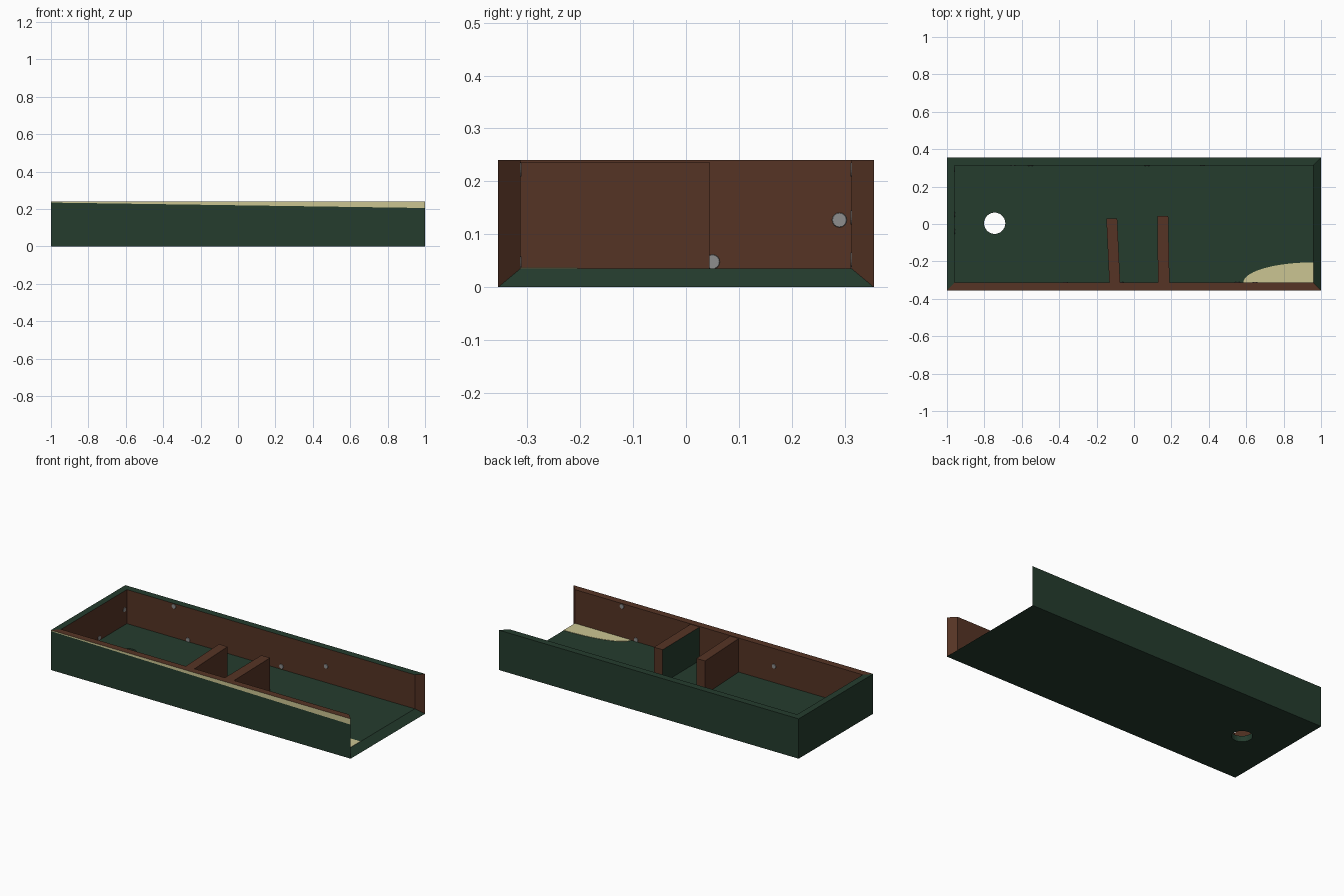
import bpy, bmesh, math
from mathutils import Vector

if "Cube" in bpy.data.objects:
    bpy.data.objects.remove(bpy.data.objects["Cube"])


def mat(name, rgb):
    m = bpy.data.materials.new(name)
    m.diffuse_color = (*rgb, 1)
    m.use_nodes = True
    m.node_tree.nodes["Principled BSDF"].inputs["Base Color"].default_value = m.diffuse_color
    return m


GREEN = mat("dark_green", (0.018, 0.045, 0.027))
BROWN = mat("wood_brown", (0.092, 0.034, 0.018))
CREAM = mat("sand_cream", (0.60, 0.56, 0.29))
GREY = mat("stud_grey", (0.27, 0.27, 0.27))

X, Y, H = 1.0, 0.355, 0.24        # outer half sizes and height
IX, IY, FLOOR = 0.96, 0.313, 0.035  # inner half sizes and floor level


def finish(bm, name, mats):
    bmesh.ops.recalc_face_normals(bm, faces=bm.faces)
    me = bpy.data.meshes.new(name)
    bm.to_mesh(me)
    bm.free()
    for m in mats:
        me.materials.append(m)
    ob = bpy.data.objects.new(name, me)
    bpy.context.collection.objects.link(ob)
    return ob


def prism(name, outline, z0, z1, mats):
    """Upright prism over an xy outline."""
    bm = bmesh.new()
    lo = [bm.verts.new((x, y, z0)) for x, y in outline]
    hi = [bm.verts.new((x, y, z1)) for x, y in outline]
    n = len(outline)
    bm.faces.new(lo[::-1])
    bm.faces.new(hi)
    for i in range(n):
        bm.faces.new((lo[i], lo[(i + 1) % n], hi[(i + 1) % n], hi[i]))
    return finish(bm, name, mats)


# Tray: mitred shell, open at the top and at the +x end
bm = bmesh.new()


def box_points(x, y, z0):
    return {(i, j, k): bm.verts.new((i * x, j * y, H if k else z0))
            for i in (-1, 1) for j in (-1, 1) for k in (0, 1)}


out, inn = box_points(X, Y, 0), box_points(IX, IY, FLOOR)
panels = {
    "floor": [(-1, -1, 0), (1, -1, 0), (1, 1, 0), (-1, 1, 0)],
    "front": [(-1, -1, 0), (1, -1, 0), (1, -1, 1), (-1, -1, 1)],
    "back": [(-1, 1, 0), (1, 1, 0), (1, 1, 1), (-1, 1, 1)],
    "left": [(-1, -1, 0), (-1, 1, 0), (-1, 1, 1), (-1, -1, 1)],
}
for part, keys in panels.items():
    outer = bm.faces.new([out[k] for k in keys])
    inner = bm.faces.new([inn[k] for k in keys])
    inner.material_index = 0 if part == "floor" else 1
    if part == "front":
        front_face = outer
# rims joining the outer and inner skins: top edges and open-end edges
rims = [
    ((-1, -1, 1), (1, -1, 1), 1), ((-1, 1, 1), (1, 1, 1), 0),
    ((-1, -1, 1), (-1, 1, 1), 0), ((1, -1, 0), (1, 1, 0), 0),
    ((1, -1, 0), (1, -1, 1), 1), ((1, 1, 0), (1, 1, 1), 1),
]
for a, b, m in rims:
    bm.faces.new((out[a], out[b], inn[b], inn[a])).material_index = m
# slanted cream stripe cut into the front face
bmesh.ops.bisect_plane(bm, geom=[front_face, *front_face.edges, *front_face.verts],
                       plane_co=(-1, -Y, 0.234), plane_no=Vector((0.0145, 0, 1)))
for f in bm.faces:
    c = f.calc_center_median()
    if abs(c.y + Y) < 1e-4 and c.z > 0.2:
        f.material_index = 2
tray = finish(bm, "tray", [GREEN, BROWN, CREAM])

# Hole through the floor
ring = [(-0.745 + 0.057 * math.cos(t), 0.004 + 0.057 * math.sin(t))
        for t in (2 * math.pi * i / 32 for i in range(32))]
cutter = prism("hole_cutter", ring, -0.05, 0.09, [GREEN])
mod = tray.modifiers.new("hole", 'BOOLEAN')
mod.operation, mod.object, mod.solver = 'DIFFERENCE', cutter, 'EXACT'
bpy.context.view_layer.objects.active = tray
tray.select_set(True)
bpy.ops.object.modifier_apply(modifier="hole")
bpy.data.objects.remove(cutter)

# Two dividers standing off the front wall
prism("divider_left", [(-0.132, -IY), (-0.074, -IY), (-0.09, 0.03), (-0.148, 0.03)],
      FLOOR, 0.237, [BROWN])
div = prism("divider_right", [(0.128, -IY), (0.19, -IY), (0.183, 0.044), (0.125, 0.044)],
            FLOOR, 0.237, [BROWN, GREEN])
for p in div.data.polygons:
    if p.normal.x < -0.9:
        p.material_index = 1

# Sand patch: quarter ellipse in the front right corner
arc = [(IX - 0.375 * math.cos(t), -IY + 0.108 * math.sin(t))
       for t in (math.pi / 2 * i / 20 for i in range(21))]
prism("sand_patch", [(IX, -IY)] + arc[::-1], FLOOR, FLOOR + 0.002, [CREAM])


# Small grey studs on the inner walls
def stud(name, loc, normal):
    bm = bmesh.new()
    bmesh.ops.create_cone(bm, cap_ends=True, segments=16, radius1=0.015,
                          radius2=0.013, depth=0.004)
    ob = finish(bm, name, [GREY])
    ob.rotation_euler = Vector(normal).to_track_quat('Z', 'Y').to_euler()
    ob.location = loc


for x, z in [(-0.647, 0.222), (-0.553, 0.045), (0.07, 0.052), (0.367, 0.132)]:
    stud("back_stud", (x, IY, z), (0, -1, 0))
    stud("front_stud", (-x, -IY, z), (0, 1, 0))
for y, z in [(-0.04, 0.042), (0.05, 0.048), (0.29, 0.127)]:
    stud("left_stud", (-IX, y, z), (1, 0, 0))
